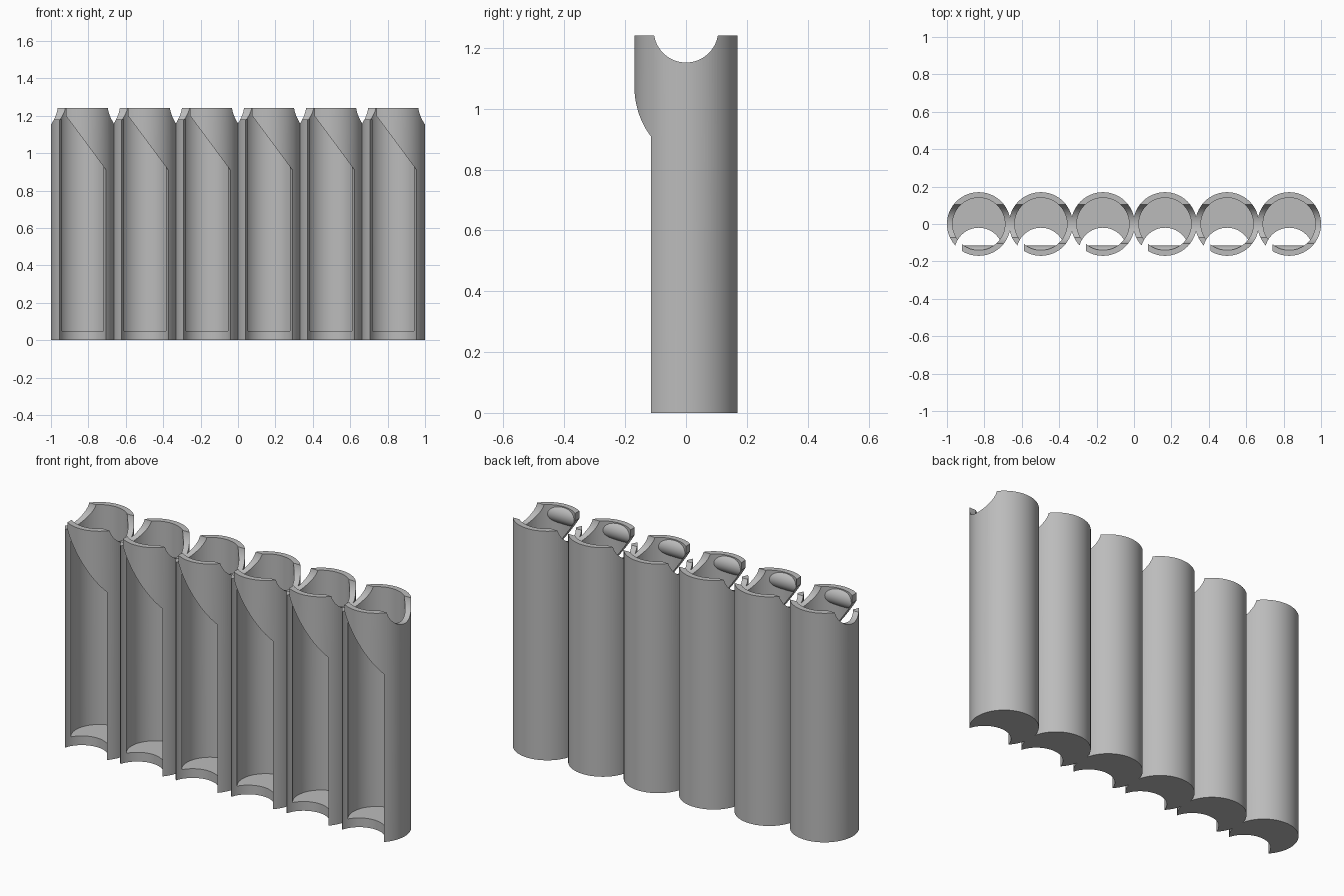
import bpy
import math
from mathutils import Matrix

cube = bpy.data.objects.get("Cube")
if cube:
    bpy.data.objects.remove(cube)

RADIUS, BORE, HEIGHT, FLOOR = 0.17, 0.14, 1.24, 0.05
COUNT = 6
SPACING = (2 - 2 * RADIUS) / (COUNT - 1)

grey = bpy.data.materials.new("grey_plastic")
grey.use_nodes = True
colour = (0.5, 0.5, 0.5, 1)
grey.diffuse_color = colour
grey.node_tree.nodes["Principled BSDF"].inputs["Base Color"].default_value = colour


def cylinder(name, radius, low, high, y=0, sides=96):
    bpy.ops.mesh.primitive_cylinder_add(vertices=sides, radius=radius, depth=high - low,
                                        location=(0, y, (low + high) / 2))
    return finish(name)


def cross_bar(name, radius, length, y, z):
    bpy.ops.mesh.primitive_cylinder_add(vertices=96, radius=radius, depth=length,
                                        location=(0, y, z), rotation=(0, math.pi / 2, 0))
    return finish(name)


def box(name, low, high):
    bpy.ops.mesh.primitive_cube_add(size=1, location=[(a + b) / 2 for a, b in zip(low, high)])
    bpy.context.object.scale = [b - a for a, b in zip(low, high)]
    return finish(name)


def finish(name):
    """Name the new object and bake its transform into the mesh."""
    obj = bpy.context.object
    obj.name = name
    bpy.context.view_layer.update()
    obj.data.transform(obj.matrix_world)
    obj.matrix_world = Matrix.Identity(4)
    return obj


def combine(target, tool, operation):
    """Apply a boolean and throw the tool away."""
    mod = target.modifiers.new("combine", 'BOOLEAN')
    mod.operation, mod.object, mod.solver = operation, tool, 'EXACT'
    graph = bpy.context.evaluated_depsgraph_get()
    mesh = bpy.data.meshes.new_from_object(target.evaluated_get(graph))
    target.modifiers.clear()
    target.data = mesh
    bpy.data.objects.remove(tool)


# Tube with a closed floor
tube = cylinder("tube_1", RADIUS, 0, HEIGHT)
combine(tube, cylinder("bore_cutter", BORE, FLOOR, HEIGHT + 0.2), 'DIFFERENCE')

# Retaining ridge inside the front lip
ridge = cross_bar("ridge", 0.053, 0.3, -0.168, 1.19)
combine(ridge, cylinder("ridge_limit", 0.155, 1, 1.235), 'INTERSECT')
combine(tube, ridge, 'UNION')

# Finger notch across the rim
combine(tube, cross_bar("notch_cutter", 0.106, 0.5, 0, 1.258), 'DIFFERENCE')

# Front opening, with its upper end on a slope
opening = cylinder("opening_cutter", 0.13, -0.1, HEIGHT, y=-0.15)
for v in opening.data.vertices:
    if v.co.z > 0.5:
        v.co.z = 1.078 - 1.35 * v.co.x
combine(tube, opening, 'DIFFERENCE')

# Open slot beside the front lip
combine(tube, box("slot_cutter", (-0.2, -0.2, 1.18), (-0.09, -0.01, 1.4)), 'DIFFERENCE')

tube.data.materials.clear()
tube.data.materials.append(grey)
bpy.ops.object.select_all(action='DESELECT')
tube.select_set(True)
bpy.context.view_layer.objects.active = tube
bpy.ops.object.shade_smooth_by_angle(angle=math.radians(30))

# Row of identical tubes
for i in range(COUNT):
    part = tube if i == 0 else tube.copy()
    if i:
        part.name = f"tube_{i + 1}"
        bpy.context.collection.objects.link(part)
    part.location.x = (i - (COUNT - 1) / 2) * SPACING
